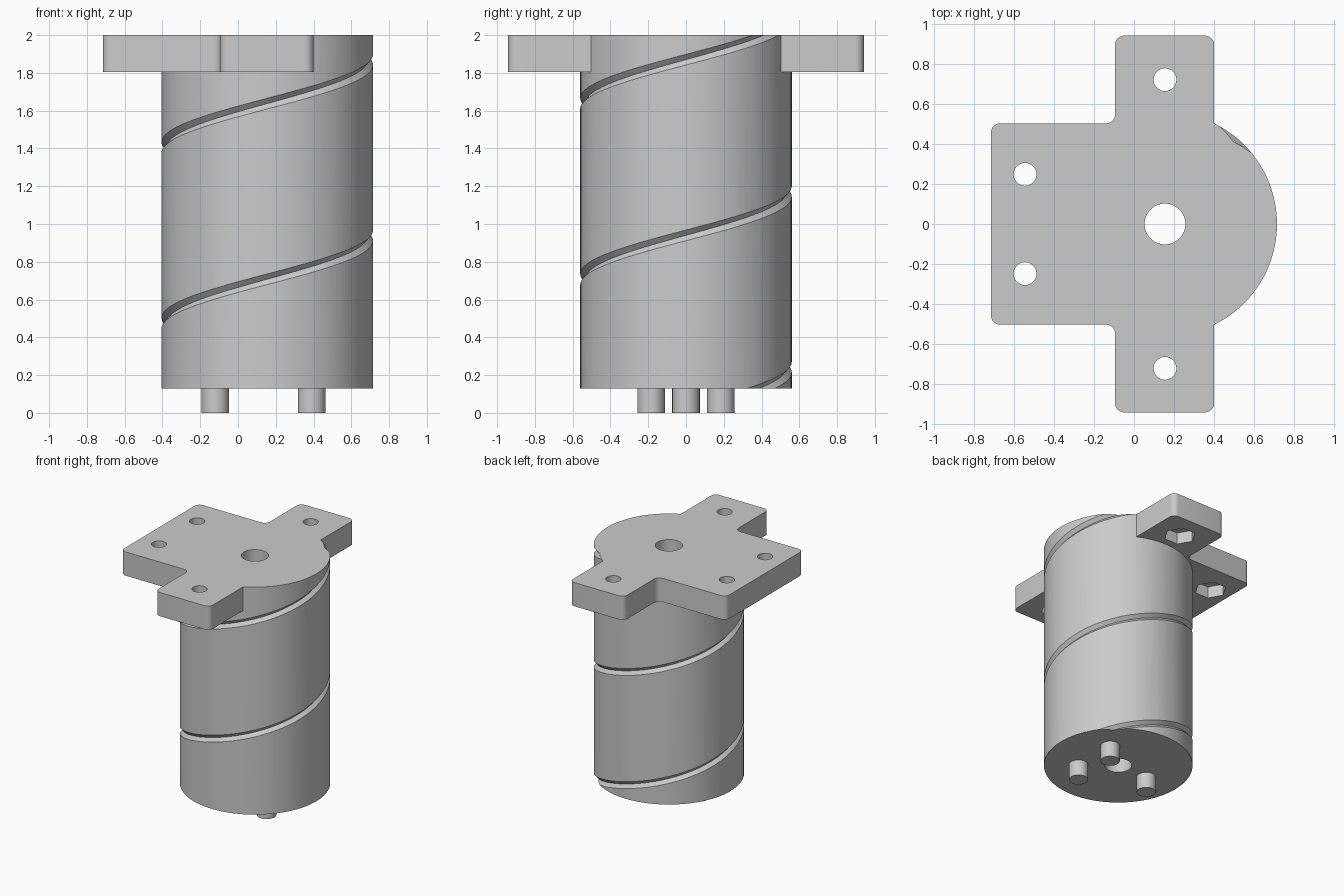
import bpy, bmesh, math
from mathutils import Vector

if "Cube" in bpy.data.objects:
    bpy.data.objects.remove(bpy.data.objects["Cube"], do_unlink=True)

AXIS_X, RADIUS = 0.155, 0.56
BASE, TOP, PLATE_Z = 0.13, 2.0, 1.805
SEGMENTS = 96

grey = bpy.data.materials.new("plain grey")
grey.use_nodes = True
colour = (0.6, 0.6, 0.6, 1)
grey.diffuse_color = colour
grey.node_tree.nodes["Principled BSDF"].inputs["Base Color"].default_value = colour


def make_object(name, rings, cutter=False):
    """Skin a closed solid through rings of points, with capped ends."""
    bm = bmesh.new()
    loops = [[bm.verts.new(p) for p in ring] for ring in rings]
    for low, high in zip(loops, loops[1:]):
        for i in range(len(low)):
            j = (i + 1) % len(low)
            bm.faces.new((low[i], low[j], high[j], high[i]))
    bm.faces.new(loops[0][::-1])
    bm.faces.new(loops[-1])
    bmesh.ops.recalc_face_normals(bm, faces=bm.faces)
    mesh = bpy.data.meshes.new(name)
    bm.to_mesh(mesh)
    bm.free()
    mesh.materials.append(grey)
    obj = bpy.data.objects.new(name, mesh)
    bpy.context.collection.objects.link(obj)
    obj.hide_render = cutter
    return obj


def prism(name, outline, z0, z1, cutter=False):
    return make_object(name, [[(x, y, z) for x, y in outline] for z in (z0, z1)], cutter)


def circle(x, y, r, sides):
    angles = [math.tau * i / sides for i in range(sides)]
    return [(x + r * math.cos(a), y + r * math.sin(a)) for a in angles]


def rounded(corners, r, steps=6):
    """Round every right-angled corner of an outline."""
    result = []
    for i, corner in enumerate(corners):
        p = Vector(corner)
        u = (Vector(corners[i - 1]) - p).normalized()
        v = (Vector(corners[(i + 1) % len(corners)]) - p).normalized()
        centre = p + (u + v) * r
        for k in range(steps + 1):
            t = math.pi / 2 * k / steps
            result.append(centre - v * r * math.cos(t) - u * r * math.sin(t))
    return result


def combine(target, other, operation):
    """Apply a boolean and discard the second solid."""
    mod = target.modifiers.new(operation.lower(), "BOOLEAN")
    mod.operation, mod.solver, mod.object = operation, "EXACT", other
    bpy.context.view_layer.objects.active = target
    bpy.ops.object.modifier_apply(modifier=mod.name)
    bpy.data.objects.remove(other, do_unlink=True)


def smooth(obj):
    bpy.ops.object.select_all(action="DESELECT")
    obj.select_set(True)
    bpy.context.view_layer.objects.active = obj
    bpy.ops.object.shade_smooth_by_angle(angle=math.radians(25))


# Drum with the cross-shaped mounting plate
drum = prism("grooved_drum", circle(AXIS_X, 0, RADIUS, SEGMENTS), BASE, TOP)
half = [(0.40, 0.942), (-0.095, 0.942), (-0.095, 0.503), (-0.715, 0.503)]
outline = half + [(x, -y) for x, y in reversed(half)]
combine(drum, prism("mounting_plate", rounded(outline, 0.045), PLATE_Z, TOP), "UNION")

# Spiral V groove climbing around the drum
PITCH, MIDDLE = 0.93, 0.94
profile = [(-0.025, 0), (0.005, -0.034), (0.005, 0.034)]
start, end = ((z - MIDDLE) / PITCH * math.tau for z in (0.06, 2.05))
count = 220
rings = []
for i in range(count + 1):
    a = start + (end - start) * i / count
    z = MIDDLE + PITCH * a / math.tau
    rings.append([(AXIS_X + (RADIUS + dr) * math.cos(a),
                   (RADIUS + dr) * math.sin(a), z + dz) for dr, dz in profile])
combine(drum, make_object("groove_cutter", rings, True), "DIFFERENCE")

# Shaft bore
combine(drum, prism("bore_cutter", circle(AXIS_X, 0, 0.102, 48), 0, 2.1, True), "DIFFERENCE")

# Bolt holes with hexagonal nut pockets underneath
for side in (-1, 1):
    for x, y in ((-0.545, 0.248 * side), (AXIS_X, 0.722 * side)):
        combine(drum, prism("bolt_cutter", circle(x, y, 0.057, 32), 1.7, 2.1, True), "DIFFERENCE")
        combine(drum, prism("nut_cutter", circle(x, y, 0.12, 6), 1.7, 1.9, True), "DIFFERENCE")
smooth(drum)

# Three locating pegs under the drum
for name, x, y in (("left_front_peg", 0.39, -0.185), ("left_back_peg", 0.39, 0.185),
                   ("right_peg", -0.12, 0)):
    smooth(prism(name, circle(x, y, 0.073, 32), 0, BASE))
